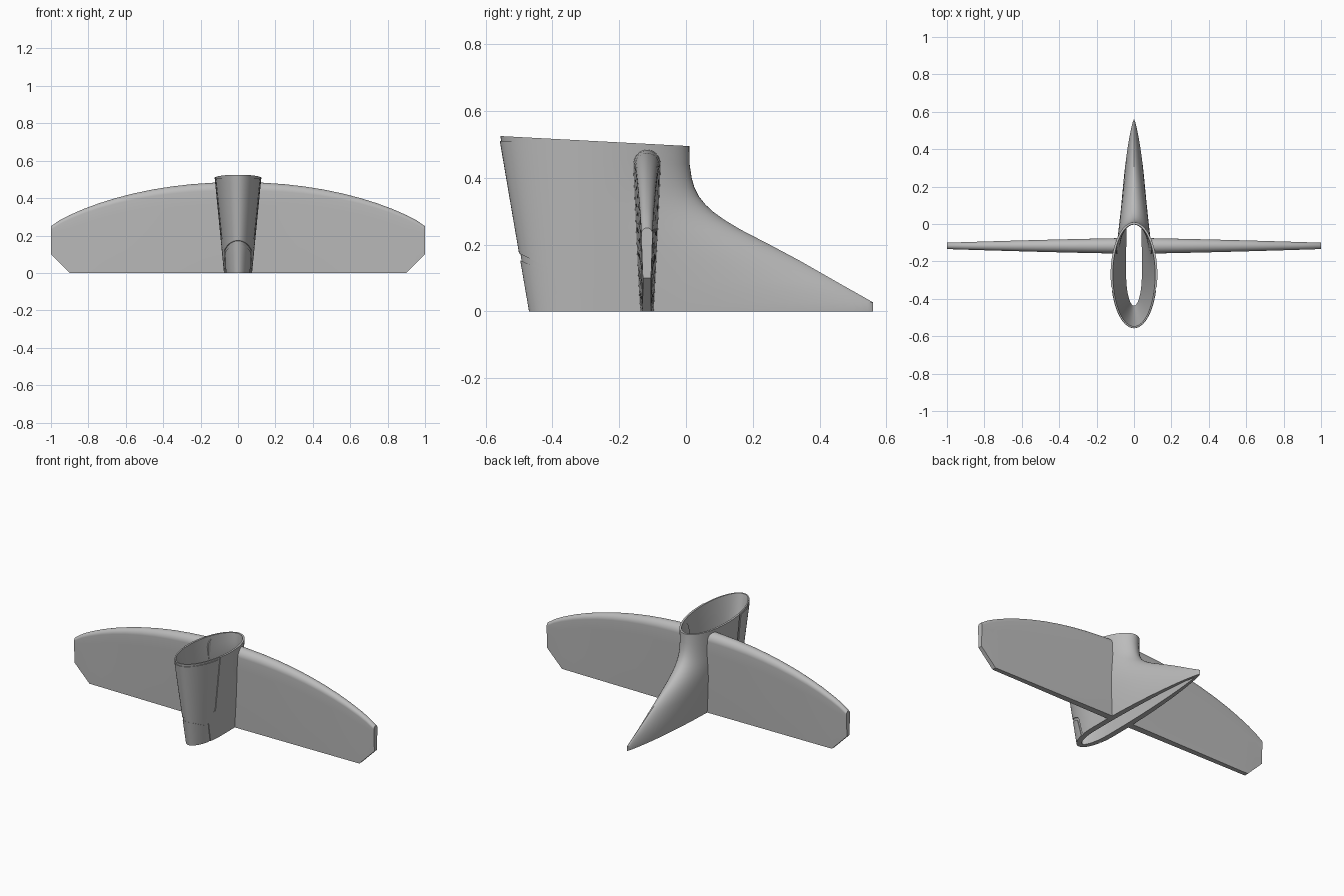
import bpy, bmesh, math
from mathutils import Vector

cube = bpy.data.objects.get("Cube")
if cube:
    bpy.data.objects.remove(cube, do_unlink=True)

grey = bpy.data.materials.new("plain_grey")
grey.use_nodes = True
grey.diffuse_color = (0.5, 0.5, 0.5, 1)
grey.node_tree.nodes["Principled BSDF"].inputs["Base Color"].default_value = (0.5, 0.5, 0.5, 1)

SEG = 64
MID_Y = -0.27
# Rear edge of the body: (z, y)
REAR = [(0, .56), (.027, .56), (.089, .45), (.152, .34), (.2, .25), (.245, .163), (.272, .118),
        (.297, .083), (.32, .058), (.345, .038), (.372, .025), (.4, .017), (.44, .011), (.495, .01)]


def finish(name, bm, angle=30):
    bmesh.ops.recalc_face_normals(bm, faces=bm.faces)
    mesh = bpy.data.meshes.new(name)
    bm.to_mesh(mesh)
    bm.free()
    obj = bpy.data.objects.new(name, mesh)
    bpy.context.collection.objects.link(obj)
    mesh.materials.append(grey)
    return obj


def smooth(obj, angle=30):
    bpy.ops.object.select_all(action='DESELECT')
    obj.select_set(True)
    bpy.context.view_layer.objects.active = obj
    bpy.ops.object.shade_smooth_by_angle(angle=math.radians(angle))


def bridge(bm, a, b):
    n = len(a)
    for i in range(n):
        bm.faces.new((a[i], a[(i + 1) % n], b[(i + 1) % n], b[i]))


def body_ring(bm, z, back, inset, v=None):
    """Teardrop section: elliptical nose, tail that sharpens as it gets longer."""
    v = z / REAR[-1][0] if v is None else v
    front = -.47 - .09 * v + inset
    width = .075 + .05 * v - inset
    stretch = min(1, max(0, (back - .01) / .55))
    length = back - inset * (1 + .5 * stretch) - MID_Y
    ring = []
    for i in range(SEG):
        a = 2 * math.pi * i / SEG
        c, s = math.cos(a), math.sin(a)
        if c > 0:
            y = MID_Y + length * c
            x = width * max(0, 1 - c ** (2 - .2 * stretch)) ** (.5 + .35 * stretch)
            x += .012 * stretch * c * abs(s) * width / (width + inset)
            x = math.copysign(x, s)
        else:
            y, x = MID_Y + (MID_Y - front) * c, width * s
        top = .525 - .053 * (min(y, .01) + .56)
        ring.append(bm.verts.new((x, y, v * top)))
    return ring


# Hollow body, open above and below
bm = bmesh.new()
outer = [body_ring(bm, z, y, 0) for z, y in REAR]
inner = [body_ring(bm, z, y, .033 - .021 * z / .495) for z, y in REAR]
for skin in (outer, inner):
    for lo, hi in zip(skin, skin[1:]):
        bridge(bm, lo, hi)
bridge(bm, outer[0], inner[0])
bridge(bm, outer[-1], inner[-1])
body = finish("hollow_body", bm)

# Solid core that limits how deep the panel grooves go
bm = bmesh.new()
levels = [(-.05, .56)] + REAR + [(.55, .01)]
rings = [body_ring(bm, z, y, .004) for z, y in levels]
for lo, hi in zip(rings, rings[1:]):
    bridge(bm, lo, hi)
bm.faces.new(rings[0])
bm.faces.new(rings[-1])
core = finish("groove_core", bm)


def cut(target, tool):
    mod = target.modifiers.new("cut", 'BOOLEAN')
    mod.operation = 'DIFFERENCE'
    mod.solver = 'EXACT'
    mod.object = tool
    bpy.context.view_layer.objects.active = target
    bpy.ops.object.modifier_apply(modifier=mod.name)


# Shallow grooves: rim step with slot, and lower nose seam
GROOVES = [
    [(-.7, .517), (-.355, .502), (-.355, .18), (-.34, .18), (-.34, .54), (-.7, .54)],
    [(-.53, .188), (-.385, .118), (-.353, -.02), (-.367, -.02), (-.398, .108), (-.53, .168)],
]
for outline in GROOVES:
    bm = bmesh.new()
    face = bm.faces.new([bm.verts.new((-.3, y, z)) for y, z in outline])
    moved = bmesh.ops.extrude_face_region(bm, geom=[face])["geom"]
    verts = [g for g in moved if isinstance(g, bmesh.types.BMVert)]
    bmesh.ops.translate(bm, verts=verts, vec=Vector((.6, 0, 0)))
    cutter = finish("groove_cutter", bm)
    cutter.hide_render = True
    cut(cutter, core)
    cut(body, cutter)
    bpy.data.objects.remove(cutter, do_unlink=True)
bpy.data.objects.remove(core, do_unlink=True)
smooth(body)


# Upright wings: rounded upper edge, thin flat lower edge, clipped tip
def make_wing(name, side):
    bm = bmesh.new()
    rings = []
    stations = [.07, .15, .25, .35, .45, .55, .65, .74, .82, .9, .95, 1]
    for k, x in enumerate(stations):
        top = .25 + .235 * (1 - x ** 2.1) ** .85
        low = max(0, x - .9)
        thick = .042 - .025 * x ** 1.3
        edge = .021 - .009 * x
        shoulder = top - thick * 1.1
        half = []
        for j in range(6):
            f = j / 6
            half.append((edge + (thick - edge) * f ** .9, low + (shoulder - low) * f))
        for j in range(9):
            a = math.pi / 2 * j / 9
            half.append((thick * math.cos(a), shoulder + (top - shoulder) * math.sin(a)))
        loop = half + [(0, top)] + [(-y, z) for y, z in reversed(half)]
        ring = []
        for y, z in loop:
            px = .062 + .062 * z if k == 0 else x
            ring.append(bm.verts.new((side * px, y - .117, z)))
        rings.append(ring)
    for a, b in zip(rings, rings[1:]):
        bridge(bm, a, b)
    bm.faces.new(rings[0])
    bm.faces.new(rings[-1])
    smooth(finish(name, bm))


make_wing("left_wing", 1)
make_wing("right_wing", -1)
